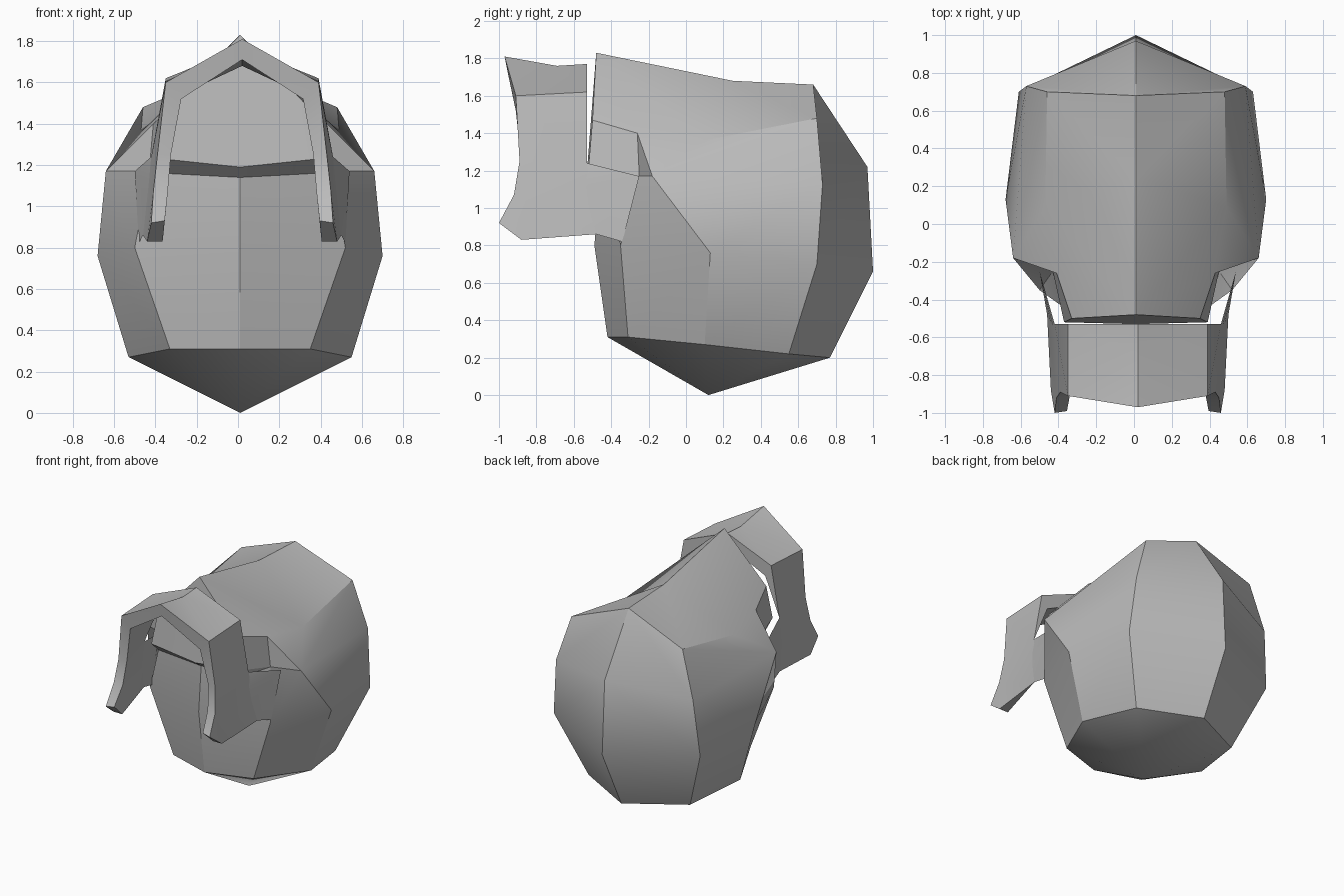
import bpy, bmesh, math

if "Cube" in bpy.data.objects:
    bpy.data.objects.remove(bpy.data.objects["Cube"])

GREY = (0.5, 0.5, 0.5, 1)
grey = bpy.data.materials.new("plain_grey")
grey.use_nodes = True
grey.diffuse_color = GREY
grey.node_tree.nodes["Principled BSDF"].inputs["Base Color"].default_value = GREY


def mirrored_part(name, points, faces, shift):
    """Build the +x half from named points, mirror it, and smooth it."""
    bm = bmesh.new()
    verts = {k: bm.verts.new(p) for k, p in points.items()}
    for f in faces:
        bm.faces.new([verts[k] for k in f.split()])
    half = bm.verts[:] + bm.edges[:] + bm.faces[:]
    copy = bmesh.ops.duplicate(bm, geom=half)["geom"]
    for v in copy:
        if isinstance(v, bmesh.types.BMVert):
            v.co.x = -v.co.x
    bmesh.ops.reverse_faces(bm, faces=[e for e in copy if isinstance(e, bmesh.types.BMFace)])
    bmesh.ops.remove_doubles(bm, verts=bm.verts[:], dist=0.0005)
    bmesh.ops.recalc_face_normals(bm, faces=bm.faces[:])
    mesh = bpy.data.meshes.new(name)
    bm.to_mesh(mesh)
    bm.free()
    mesh.materials.append(grey)
    obj = bpy.data.objects.new(name, mesh)
    obj.location.x = shift
    bpy.context.collection.objects.link(obj)
    bpy.ops.object.select_all(action="DESELECT")
    obj.select_set(True)
    bpy.context.view_layer.objects.active = obj
    bpy.ops.object.shade_smooth_by_angle(angle=math.radians(30))


# Faceted shell: centre line, front corner, side and back corner columns
shell = {
    "apex": (0, .12, 0),
    "f0": (0, -.42, .31), "f1": (0, -.49, .8), "f2": (0, -.46, 1.14),
    "lip": (0, -.53, 1.19), "t0": (0, -.48, 1.83), "t1": (0, .25, 1.68),
    "t2": (0, .68, 1.66), "k2": (0, .97, 1.22), "k1": (0, 1, .66), "k0": (0, .77, .2),
    "c0": (.34, -.31, .31), "c1": (.51, -.35, .8), "c2": (.44, -.25, 1.17),
    "g": (.37, -.45, 1.16), "h": (.38, -.52, 1.23), "brow": (.34, -.5, 1.47),
    "temple": (.42, -.26, 1.4), "dip": (.48, .09, 1.36),
    "s0": (.54, .1, .27), "s1": (.69, .13, .76), "s2": (.65, -.18, 1.17),
    "b0": (.43, .55, .22), "b1": (.62, .7, .7), "b2": (.58, .73, 1.13), "b3": (.47, .7, 1.48),
}
mirrored_part("faceted_shell", shell, [
    # underside
    "apex f0 c0", "apex c0 s0", "apex s0 b0", "apex b0 k0",
    # front, ledge and forehead
    "f0 f1 c1 c0", "f1 f2 g c2 c1", "f2 lip h g", "lip t0 brow h",
    # temple
    "h c2 g", "brow temple c2 h", "temple s2 c2", "temple dip s2",
    # sides
    "c0 c1 s1 s0", "c1 c2 s2 s1", "s0 s1 b1 b0", "s1 s2 b2 b1", "s2 dip b3 b2",
    # roof and back
    "t0 dip temple brow", "t0 t1 dip", "t1 t2 b3 dip",
    "t2 k2 b2 b3", "k2 k1 b1 b2", "k1 k0 b0 b1",
], shift=0.01)

# Front guard: arched band, thick at the front, with arms thinning to the rear
guard = {
    "r0": (0, -.97, 1.81), "r1": (0, -.69, 1.76), "r2": (0, -.53, 1.77),
    "e0": (.37, -.91, 1.6), "e2": (.37, -.53, 1.62),
    "m0": (.41, -.89, 1.25), "m2": (.44, -.53, 1.24),
    "n0": (.43, -.92, 1.07), "tip": (.44, -1, .92), "heel": (.46, -.88, .83),
    "low": (.48, -.48, .86), "end": (.5, -.34, .82), "back": (.52, -.25, 1.17),
    # inner edge
    "r0i": (0, -.95, 1.71), "e0i": (.295, -.91, 1.52), "m0i": (.345, -.88, 1.25),
    "n0i": (.36, -.91, 1.07), "tipi": (.375, -.99, .93), "heeli": (.385, -.88, .83),
    "r2i": (0, -.53, 1.68), "e2i": (.32, -.53, 1.53),
}
mirrored_part("front_guard", guard, [
    # outside
    "r0 r1 e0", "r1 r2 e2", "r1 e2 e0", "e0 e2 m2 m0",
    "m0 m2 n0", "n0 m2 low heel", "n0 heel tip", "m2 back end low",
    # front rim and underside
    "r0 e0 e0i r0i", "e0 m0 m0i e0i", "m0 n0 n0i m0i",
    "n0 tip tipi n0i", "tip heel heeli tipi", "heel low heeli",
    # inside
    "r0i e0i e2i r2i", "e0i m0i m2 e2i", "m0i n0i back m2",
    "n0i heeli low end back", "n0i tipi heeli",
    # rear rim
    "r2 r2i e2i e2", "e2 e2i m2",
], shift=0.02)
